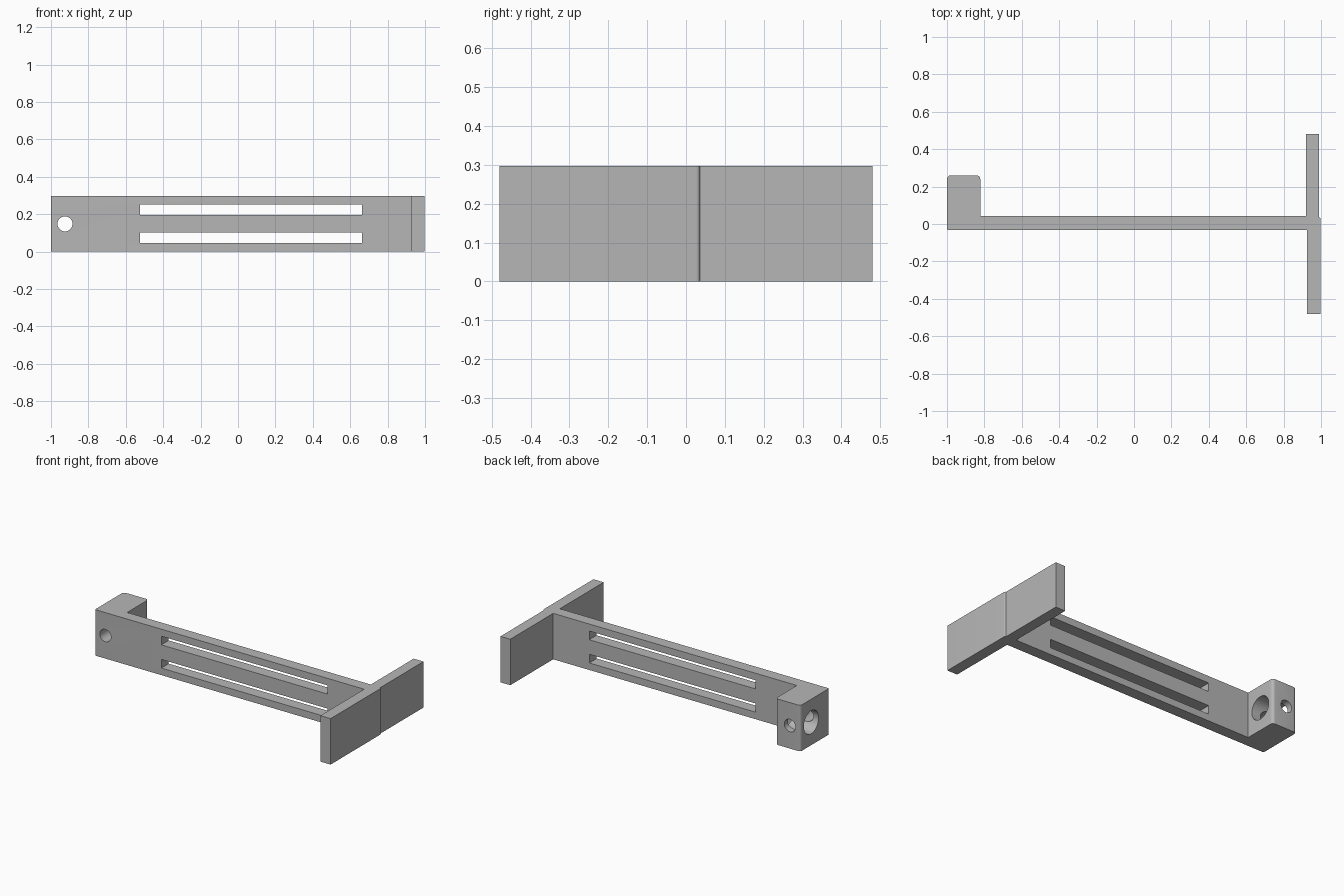
import bpy, bmesh, math
from mathutils import Vector, Matrix

if "Cube" in bpy.data.objects:
    bpy.data.objects.remove(bpy.data.objects["Cube"], do_unlink=True)

HEIGHT = 0.297
MID = HEIGHT / 2

grey = bpy.data.materials.new("plain grey")
grey.use_nodes = True
grey.diffuse_color = (0.47, 0.47, 0.47, 1)
grey.node_tree.nodes["Principled BSDF"].inputs["Base Color"].default_value = grey.diffuse_color


def add_object(name, bm):
    bmesh.ops.recalc_face_normals(bm, faces=bm.faces)
    mesh = bpy.data.meshes.new(name)
    bm.to_mesh(mesh)
    bm.free()
    mesh.materials.append(grey)
    obj = bpy.data.objects.new(name, mesh)
    bpy.context.collection.objects.link(obj)
    return obj


def rounded(corners, steps=6):
    """Outline points from (x, y, radius) right-angle corners."""
    points = []
    for i, (x, y, r) in enumerate(corners):
        p = Vector((x, y))
        if r == 0:
            points.append(p)
            continue
        a = (Vector(corners[i - 1][:2]) - p).normalized() * r
        b = (Vector(corners[(i + 1) % len(corners)][:2]) - p).normalized() * r
        for k in range(steps + 1):
            t = k / steps * math.pi / 2
            points.append(p + a * (1 - math.sin(t)) + b * (1 - math.cos(t)))
    return points


def box_cutter(x0, x1, z0, z1):
    bm = bmesh.new()
    size = Matrix.Diagonal((x1 - x0, 0.5, z1 - z0, 1))
    place = Matrix.Translation(((x0 + x1) / 2, 0, (z0 + z1) / 2))
    bmesh.ops.create_cube(bm, size=1, matrix=place @ size)
    return add_object("slot_cutter", bm)


def round_cutter(centre, radius, axis):
    bm = bmesh.new()
    turn = Matrix.Rotation(math.pi / 2, 4, axis)
    bmesh.ops.create_cone(bm, cap_ends=True, segments=48, radius1=radius, radius2=radius,
                          depth=0.8, matrix=Matrix.Translation(centre) @ turn)
    return add_object("hole_cutter", bm)


# Bracket outline: arm, end block on the -x end, offset cross plate on the +x end
outline = rounded([
    (-1.0, -0.033, 0.01), (0.925, -0.033, 0), (0.925, -0.48, 0), (0.998, -0.48, 0),
    (0.998, 0.036, 0.01), (0.99, 0.036, 0), (0.99, 0.48, 0), (0.92, 0.48, 0),
    (0.92, 0.042, 0), (-0.822, 0.042, 0), (-0.822, 0.26, 0.02), (-1.0, 0.26, 0.02),
])
bm = bmesh.new()
base = bm.faces.new([bm.verts.new((p.x, p.y, 0)) for p in outline])
top = bmesh.ops.extrude_face_region(bm, geom=[base], use_keep_orig=True)["geom"]
bmesh.ops.translate(bm, vec=(0, 0, HEIGHT), verts=[v for v in top if isinstance(v, bmesh.types.BMVert)])
bracket = add_object("slotted_bracket", bm)

# Two long slots, the screw hole and the wide cross bore
cutters = [box_cutter(-0.525, 0.662, MID + s * 0.075 - 0.028, MID + s * 0.075 + 0.028) for s in (-1, 1)]
cutters.append(round_cutter((-0.925, 0.1, MID), 0.04, 'X'))
cutters.append(round_cutter((-0.91, 0.15, MID), 0.075, 'Y'))

bpy.ops.object.select_all(action='DESELECT')
bracket.select_set(True)
bpy.context.view_layer.objects.active = bracket
for cutter in cutters:
    cutter.hide_render = True
    mod = bracket.modifiers.new("cut", 'BOOLEAN')
    mod.operation = 'DIFFERENCE'
    mod.solver = 'EXACT'
    mod.object = cutter
    bpy.ops.object.modifier_apply(modifier=mod.name)
    bpy.data.objects.remove(cutter, do_unlink=True)

bpy.ops.object.shade_smooth_by_angle(angle=math.radians(30))
